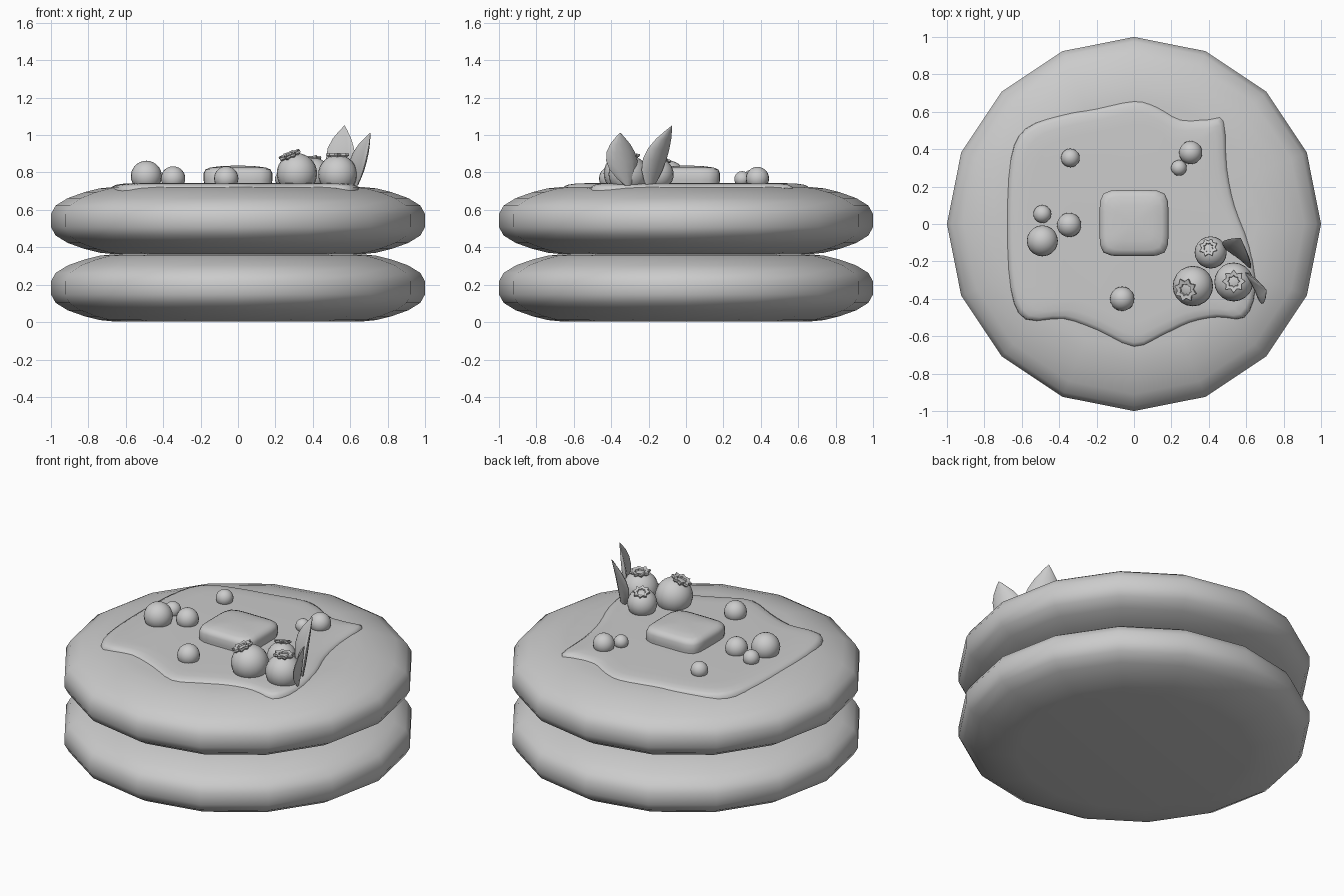
import bpy, bmesh, math
from mathutils import Vector, Matrix

cube = bpy.data.objects.get("Cube")
if cube:
    bpy.data.objects.remove(cube)

GREY = (0.6, 0.6, 0.6, 1)
mat = bpy.data.materials.new("plain grey")
mat.use_nodes = True
mat.diffuse_color = GREY
mat.node_tree.nodes["Principled BSDF"].inputs["Base Color"].default_value = GREY


def finish(name, bm, angle=60):
    """Turn a bmesh into a smooth shaded object."""
    bmesh.ops.recalc_face_normals(bm, faces=bm.faces[:])
    me = bpy.data.meshes.new(name)
    bm.to_mesh(me)
    bm.free()
    me.materials.append(mat)
    ob = bpy.data.objects.new(name, me)
    bpy.context.collection.objects.link(ob)
    bpy.ops.object.select_all(action='DESELECT')
    bpy.context.view_layer.objects.active = ob
    ob.select_set(True)
    bpy.ops.object.shade_smooth_by_angle(angle=math.radians(angle))
    return ob


def loft(rings):
    """Skin closed rings of equal length and cap both ends."""
    bm = bmesh.new()
    loops = [[bm.verts.new(p) for p in ring] for ring in rings]
    n = len(loops[0])
    for a, b in zip(loops, loops[1:]):
        for i in range(n):
            j = (i + 1) % n
            bm.faces.new((a[i], a[j], b[j], b[i]))
    bm.faces.new(loops[0])
    bm.faces.new(loops[-1])
    return bm


def circle(r, z, n):
    return [(r * math.cos(math.tau * i / n), r * math.sin(math.tau * i / n), z)
            for i in range(n)]


# Two stacked pancakes
upper = [(1, 0.035), (0.975, 0.08), (0.91, 0.12), (0.82, 0.152), (0.74, 0.172), (0.66, 0.18)]
profile = [(r, -z) for r, z in reversed(upper)] + upper
for name, z0 in (("lower_pancake", 0.183), ("upper_pancake", 0.543)):
    finish(name, loft([circle(r, z0 + z, 16) for r, z in profile]))

# Syrup pool with a wavy edge
edge = [(0.54, 0.1), (0.5, 0.3), (0.48, 0.55), (0.4, 0.56), (0.25, 0.56), (0.12, 0.63),
        (0, 0.66), (-0.2, 0.62), (-0.4, 0.58), (-0.58, 0.51), (-0.66, 0.35), (-0.68, 0),
        (-0.66, -0.35), (-0.58, -0.51), (-0.38, -0.51), (-0.2, -0.57), (0, -0.66),
        (0.15, -0.6), (0.3, -0.53), (0.45, -0.5), (0.59, -0.5), (0.65, -0.35), (0.62, -0.12)]


def smooth_loop(points, steps=3):
    """Catmull-Rom points through a closed outline."""
    out, n = [], len(points)
    for i in range(n):
        a, b, c, d = (Vector(points[(i + k) % n]) for k in (-1, 0, 1, 2))
        for s in range(steps):
            t = s / steps
            out.append((2 * b + (c - a) * t + (2 * a - 5 * b + 4 * c - d) * t ** 2
                        + (3 * b - a - 3 * c + d) * t ** 3) / 2)
    return out


outline = smooth_loop(edge)
finish("syrup", loft([[(p.x * s, p.y * s, z) for p in outline]
                      for s, z in ((1, 0.7), (0.995, 0.722), (0.96, 0.734), (0.9, 0.74), (0.8, 0.743))]))


# Butter pat with a rounded square section
def rounded_square(h, z, n=32):
    ring = []
    for i in range(n):
        c, s = math.cos(math.tau * i / n), math.sin(math.tau * i / n)
        k = h / (abs(c) ** 6 + abs(s) ** 6) ** (1 / 6)
        ring.append((c * k, s * k * 0.96 + 0.005, z))
    return ring


finish("butter", loft([rounded_square(h, z) for h, z in
                       ((0.18, 0.73), (0.184, 0.76), (0.184, 0.795), (0.175, 0.815),
                        (0.15, 0.826), (0.1, 0.833), (0.04, 0.836))]))


# Small plain balls and larger berries
def ball(name, loc, r):
    bm = bmesh.new()
    bmesh.ops.create_uvsphere(bm, u_segments=20, v_segments=14, radius=r)
    bmesh.ops.translate(bm, verts=bm.verts[:], vec=loc)
    finish(name, bm)


for i, (x, y, z, r) in enumerate([
        (-0.49, -0.09, 0.78, 0.083), (-0.347, -0.005, 0.768, 0.065), (-0.49, 0.053, 0.765, 0.048),
        (-0.34, 0.353, 0.765, 0.05), (0.303, 0.382, 0.768, 0.062), (0.24, 0.3, 0.765, 0.042),
        (-0.063, -0.4, 0.768, 0.065)]):
    ball(f"small_ball_{i + 1}", (x, y, z), r)


# Star shaped crown set on a berry along a tilted axis
def star(r_out, r_in, z, n=16):
    return [(x * k, y * k, z) for i, (x, y, _) in enumerate(circle(1, 0, n))
            for k in [r_in if i % 2 else r_out]]


def crown(name, loc, r, axis):
    k = r / 0.105
    bm = loft([star(a * k, b * k, z * k) for a, b, z in
               ((0.036, 0.036, -0.015), (0.062, 0.044, 0.004), (0.062, 0.044, 0.015),
                (0.034, 0.026, 0.012), (0.028, 0.022, -0.002))])
    axis = Vector(axis).normalized()
    turn = axis.to_track_quat('Z', 'Y').to_matrix().to_4x4()
    bm.transform(Matrix.Translation(Vector(loc) + axis * r * 0.93) @ turn)
    finish(name, bm, 35)


for i, (loc, r, axis) in enumerate([
        ((0.315, -0.332, 0.795), 0.108, (-0.35, -0.18, 0.9)),
        ((0.533, -0.31, 0.79), 0.104, (0, 0.03, 1)),
        ((0.41, -0.152, 0.79), 0.086, (-0.14, 0.3, 0.95))]):
    ball(f"berry_{i + 1}", loc, r)
    crown(f"berry_crown_{i + 1}", loc, r, axis)


# Pointed, slightly cupped leaves
def leaf(name, base, tip, side, half, thick, bow):
    base, tip, side = Vector(base), Vector(tip), Vector(side).normalized()
    normal = side.cross(tip - base).normalized()
    rings = []
    for t, w in ((0, 0.2), (0.12, 0.55), (0.28, 0.88), (0.45, 1), (0.62, 0.9),
                 (0.78, 0.63), (0.92, 0.26), (1, 0.02)):
        centre = base.lerp(tip, t) + normal * bow * math.sin(math.pi * t)
        rings.append([centre + side * half * w * x + normal * (thick * w * y + 0.02 * w * x * x)
                      for x, y, _ in circle(1, 0, 12)])
    finish(name, loft(rings))


leaf("back_leaf", (0.575, -0.19, 0.71), (0.57, -0.075, 1.05), (0.78, -0.62, 0), 0.1, 0.018, 0.02)
leaf("side_leaf", (0.635, -0.31, 0.73), (0.708, -0.352, 1.012), (0.45, -0.88, 0), 0.094, 0.018, 0.012)
